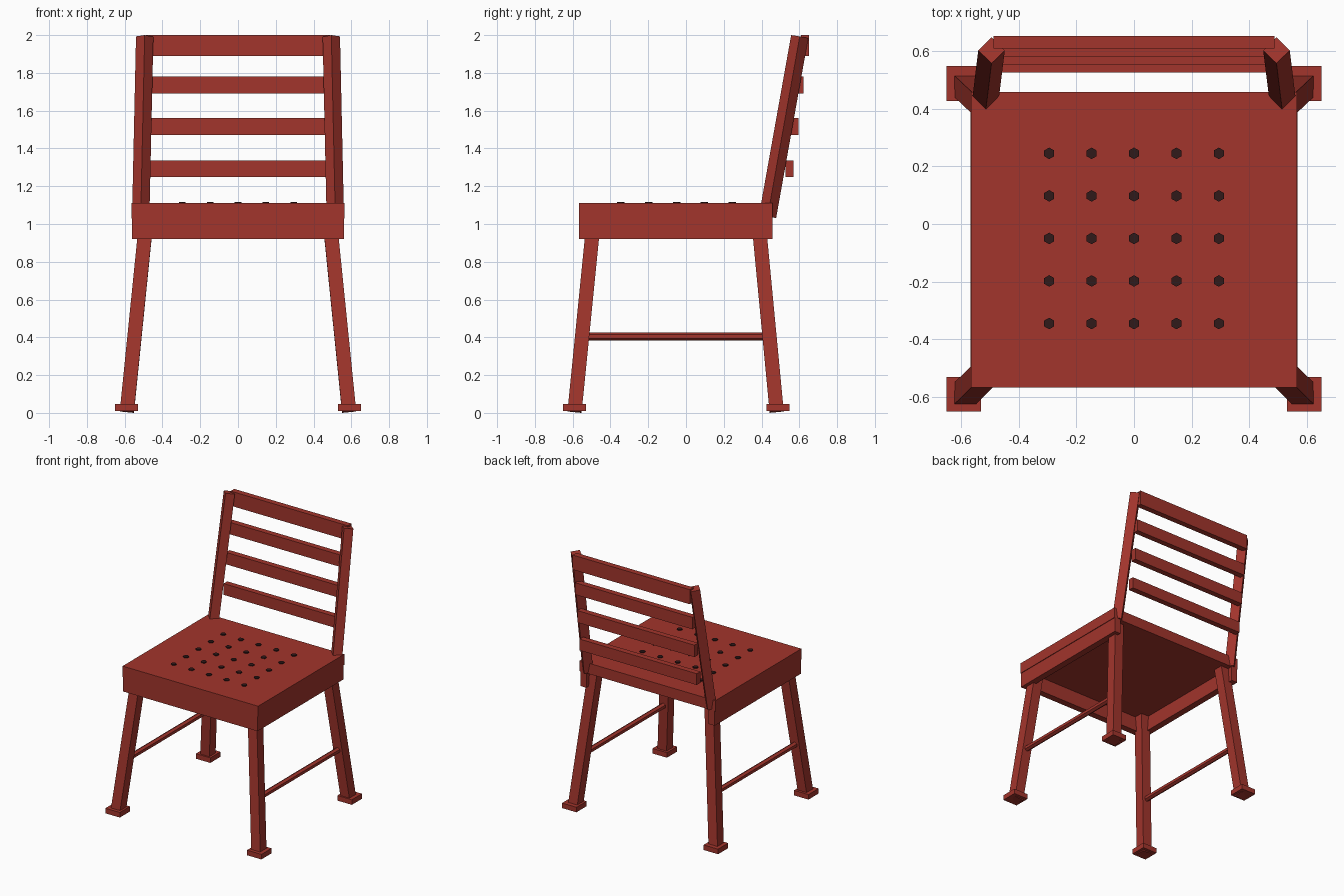
import bpy
import math
from mathutils import Vector, Matrix

if "Cube" in bpy.data.objects:
    bpy.data.objects.remove(bpy.data.objects["Cube"])


def material(name, rgb):
    mat = bpy.data.materials.new(name)
    mat.diffuse_color = (*rgb, 1)
    mat.use_nodes = True
    mat.node_tree.nodes["Principled BSDF"].inputs["Base Color"].default_value = mat.diffuse_color
    return mat


RED = material("red_paint", (0.36, 0.035, 0.025))
DARK = material("dark_hole", (0.03, 0.01, 0.01))


def box(name, lo, hi):
    """Axis-aligned box between two corners."""
    lo, hi = Vector(lo), Vector(hi)
    bpy.ops.mesh.primitive_cube_add(size=1)
    ob = bpy.context.object
    ob.name = name
    ob.data.transform(Matrix.Translation((lo + hi) / 2) @ Matrix.Diagonal((*(hi - lo), 1)))
    ob.data.materials.append(RED)
    return ob


def beam(name, start, end, radius, sides, spin=0.0, mat=RED):
    """Straight prism from start to end, its section kept square to the x axis."""
    a, b = Vector(start), Vector(end)
    z = (b - a).normalized()
    ref = Vector((1, 0, 0))
    x = (ref - z * ref.dot(z)).normalized()
    frame = Matrix((x, z.cross(x), z)).transposed().to_4x4()
    bpy.ops.mesh.primitive_cylinder_add(vertices=sides, radius=radius, depth=(b - a).length)
    ob = bpy.context.object
    ob.name = name
    ob.data.transform(Matrix.Translation((a + b) / 2) @ frame @ Matrix.Rotation(spin, 4, 'Z'))
    ob.data.materials.append(mat)
    return ob


# Seat slab with a front apron (the back is open underneath)
box("seat", (-0.565, -0.567, 1.03), (0.565, 0.458, 1.11))
box("front_apron", (-0.51, -0.567, 0.92), (0.51, -0.517, 1.03))

# Grid of dark dots on the seat
for i in range(5):
    for j in range(5):
        x, y = (i - 2) * 0.147, -0.05 + (j - 2) * 0.1475
        beam("seat_dot", (x, y, 1.08), (x, y, 1.117), 0.02, 6, mat=DARK)

for s, side in ((-1, "left"), (1, "right")):
    # Side apron
    xs = sorted((s * 0.51, s * 0.56))
    box(side + "_apron", (xs[0], -0.567, 0.92), (xs[1], 0.458, 1.03))

    # Splayed legs with square foot pads
    for end, y_top, y_bot in (("front", -0.487, -0.59), ("back", 0.382, 0.48)):
        beam(f"{end}_{side}_leg", (s * 0.588, y_bot, 0.0075), (s * 0.484, y_top, 1.035),
             0.0375 * math.sqrt(2), 4, math.pi / 4)
        yc = y_bot + (0.007 if end == "back" else 0)
        box(f"{end}_{side}_foot", (s * 0.59 - 0.06, yc - 0.06, 0.01),
            (s * 0.59 + 0.06, yc + 0.06, 0.048))

    # Thin stretcher between front and back legs
    beam(side + "_stretcher", (s * 0.548, -0.55, 0.404), (s * 0.548, 0.44, 0.404), 0.021, 6)

    # Leaning back post with diamond section
    beam(side + "_back_post", (s * 0.515, 0.432, 1.04), (s * 0.494, 0.602, 1.992), 0.046, 4)

# Back slats: bottom, top, front face
for z0, z1, y in ((1.25, 1.335, 0.526), (1.47, 1.56, 0.553),
                  (1.69, 1.78, 0.579), (1.89, 2.0, 0.609)):
    box("back_slat", (-0.488, y, z0), (0.488, y + 0.043, z1))
